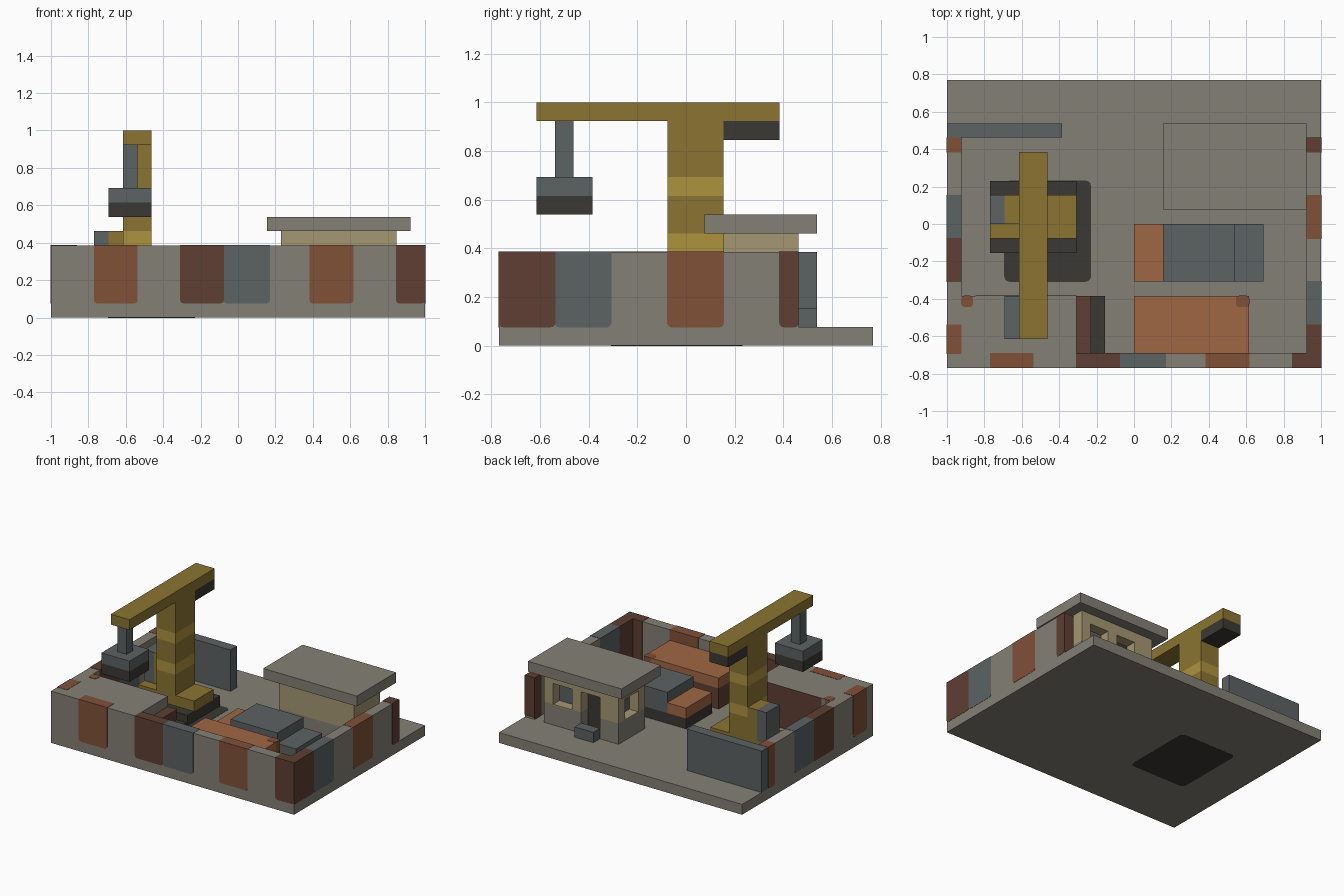
import bpy, bmesh

U = 1 / 13  # building module

if "Cube" in bpy.data.objects:
    bpy.data.objects.remove(bpy.data.objects["Cube"], do_unlink=True)


def material(name, *rgb):
    lin = [((c / 255 + 0.055) / 1.055) ** 2.4 for c in rgb] + [1]
    m = bpy.data.materials.new(name)
    m.use_nodes = True
    m.diffuse_color = lin
    bsdf = m.node_tree.nodes["Principled BSDF"]
    bsdf.inputs["Base Color"].default_value = lin
    bsdf.inputs["Roughness"].default_value = 0.9
    return m


GREY = material("concrete grey", 132, 128, 118)
BEIGE = material("plaster beige", 166, 151, 116)
YELLOW = material("crane yellow", 139, 116, 50)
BRIGHT = material("bright yellow", 173, 147, 63)
STEEL = material("steel blue grey", 92, 98, 98)
DARK = material("dark rubber", 58, 57, 51)
RED = material("rust red", 95, 62, 51)
RUST = material("rust orange", 129, 81, 57)
ORANGE = material("light orange", 160, 103, 68)


def box(name, mat, x, y, z, grow=0.0, round_axis=None, low_only=False, radius=0.02):
    """Box from (min, max) pairs in modules; may round the edges along one axis."""
    spans = [(a * U - grow, b * U + grow) for a, b in (x, y, z)]
    bm = bmesh.new()
    bmesh.ops.create_cube(bm, size=1)
    for v in bm.verts:
        v.co = [lo if c < 0 else hi for c, (lo, hi) in zip(v.co, spans)]
    if round_axis is not None:
        mid = sum(spans[2]) / 2
        edges = []
        for e in bm.edges:
            d = e.verts[1].co - e.verts[0].co
            along = abs(d[round_axis]) > 0.99 * d.length
            if along and (not low_only or e.verts[0].co.z < mid):
                edges.append(e)
        bmesh.ops.bevel(bm, geom=edges, offset=radius, segments=3,
                        profile=0.5, affect='EDGES')
    me = bpy.data.meshes.new(name)
    bm.to_mesh(me)
    bm.free()
    me.materials.append(mat)
    ob = bpy.data.objects.new(name, me)
    bpy.context.collection.objects.link(ob)
    return ob


# Ground slab and the stain that soaks through it
box("ground_slab", GREY, (-13, 13), (-10, 10), (0, 1))
box("ground_stain", DARK, (-9, -3), (-4, 3), (0, 1), 0.0015, 2, radius=0.03)

# Perimeter walls, corner platform and gate
box("front_wall", GREY, (-13, 13), (-10, -9), (1, 5))
box("left_wall", GREY, (12, 13), (-9, 6), (1, 5))
box("right_wall", GREY, (-13, -12), (-9, 6), (1, 5))
box("corner_platform", GREY, (-12, -4), (-9, -5), (1, 5))
box("gate", STEEL, (-13, -5), (6, 7), (1, 5))

# Painted patches wrapping over the walls
for mat, a, b in ((RUST, -10, -7), (RED, -4, -1), (STEEL, -1, 2.2),
                  (RUST, 5, 8), (RED, 11, 13)):
    box("front_wall_patch", mat, (a, b), (-10, -9), (1, 5), 0.002, 1, True)
for mat, a, b in ((RED, -10, -7), (STEEL, -7, -4), (RUST, -1, 2), (RED, 5, 6)):
    box("left_wall_patch", mat, (12, 13), (a, b), (1, 5), 0.002, 0, True)
for mat, a, b in ((RUST, -9, -7), (RED, -4, -1), (STEEL, -1, 2), (RUST, 5, 6)):
    box("right_wall_patch", mat, (-13, -12), (a, b), (1, 5), 0.002, 0, True)

# Platform facing, corner patch and steps
box("platform_facing", RED, (-11, -4), (-5.02, -4.98), (1, 5))
box("platform_patch", RUST, (-12, -11.2), (-5.75, -5), (1, 5), 0.002, 2)
box("upper_step", RED, (-4, -3), (-9, -5), (1, 4))
box("lower_step", DARK, (-3, -2), (-9, -5), (1, 3))

# Storage container
box("container_body", RED, (0, 8), (-9, -5), (1, 3))
box("container_lid", ORANGE, (0, 8), (-9, -5), (3, 4))
box("container_patch", RUST, (7.1, 8), (-5.75, -5), (3, 4), 0.002, 2)

# Truck
box("truck_wheels", DARK, (0, 9), (-4, 0), (1, 2))
box("truck_bed", ORANGE, (0, 2), (-4, 0), (2, 3))
box("truck_cab", STEEL, (2, 7), (-4, 0), (2, 4))
box("truck_bonnet", STEEL, (7, 9), (-4, 0), (2, 3))

# Crane base and motor
box("crane_tracks", DARK, (-10, -4), (-2, 3), (1, 2))
box("crane_base", YELLOW, (-10, -4), (-1, 2), (2, 3))
box("motor_housing", YELLOW, (-9, -8), (0, 2), (3, 6))
box("motor_end", STEEL, (-10, -9), (0, 2), (3, 6))

# Crane tower with bright bands
for z0, z1, mat in ((3, 5, YELLOW), (5, 6, BRIGHT), (6, 8, YELLOW),
                    (8, 9, BRIGHT), (9, 12, YELLOW)):
    box("crane_tower", mat, (-8, -6), (-1, 2), (z0, z1))

# Crane boom, counterweight and lifting magnet
box("crane_boom", YELLOW, (-8, -6), (-8, 5), (12, 13))
box("counterweight", DARK, (-8, -6), (2, 5), (11, 12))
box("hoist", STEEL, (-8, -7), (-7, -6), (9, 12))
box("magnet_top", STEEL, (-9, -6), (-8, -5), (8, 9))
box("magnet_pad", DARK, (-9, -6), (-8, -5), (7, 8))

# Office: walls with a grey footing, openings left between the pieces
box("office_core", DARK, (4, 10), (3, 5), (1, 6))
for x, y in (((3, 11), (2, 3)), ((10, 11), (3, 6)), ((3, 5), (5, 6)),
             ((7, 8), (5, 6))):
    box("office_footing", GREY, x, y, (1, 3))
    box("office_wall", BEIGE, x, y, (3, 6))
for x, y in (((8, 10), (5, 6)), ((3, 4), (3, 5))):
    box("window_footing", GREY, x, y, (1, 2.9))
    box("window_sill", BEIGE, x, y, (2.9, 3))
    box("window_lintel", BEIGE, x, y, (5, 6))
box("door_lintel", BEIGE, (5, 7), (5, 6), (5, 6))
box("back_window_pane", STEEL, (8, 10), (5, 5.05), (3, 5))
box("side_window_pane", STEEL, (3.95, 4), (3, 5), (3, 5))
box("door_step", STEEL, (5, 7), (6, 7), (1, 2))
box("office_roof", GREY, (2, 12), (1, 7), (6, 7))
